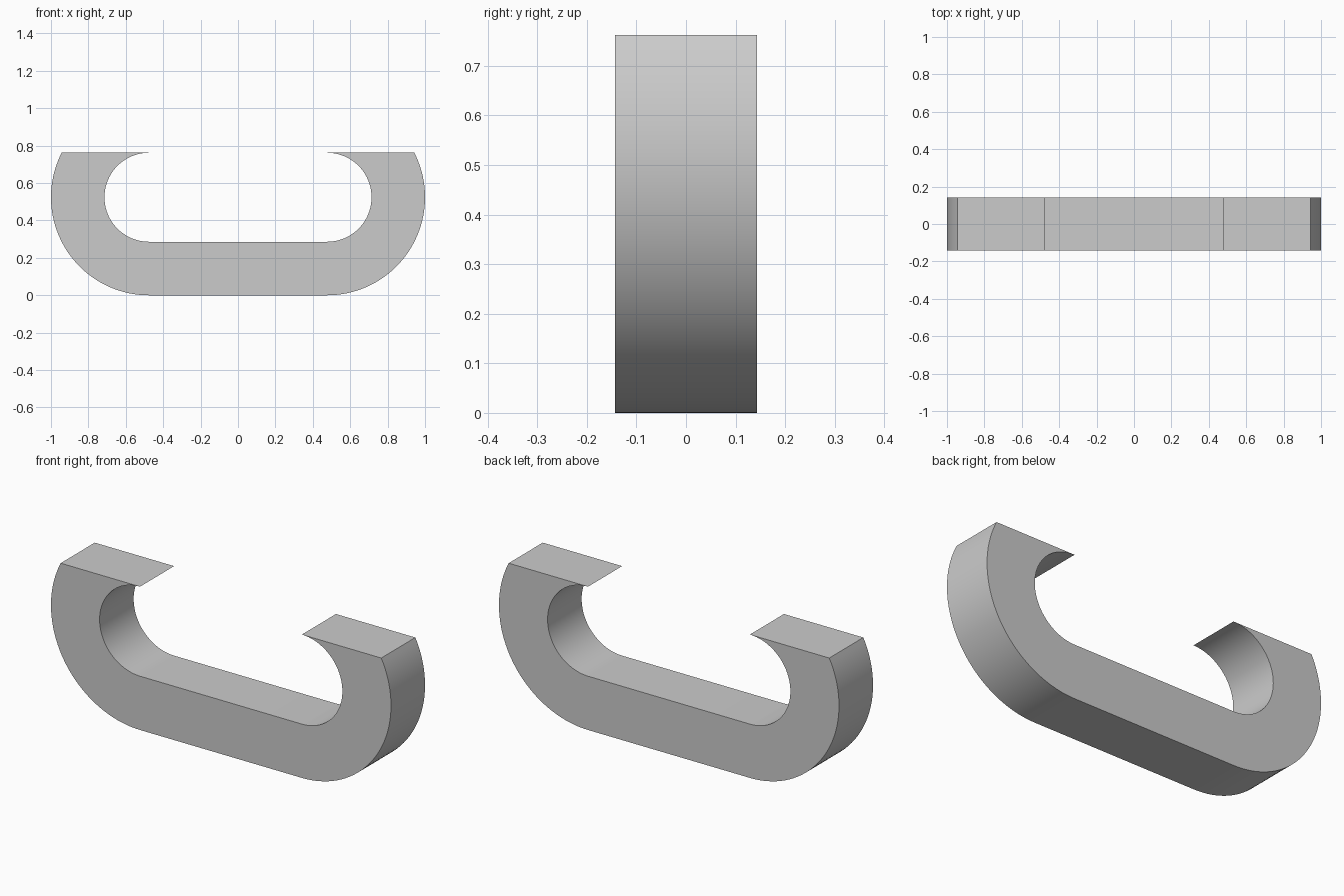
import bpy, bmesh, math

cube = bpy.data.objects.get("Cube")
if cube:
    bpy.data.objects.remove(cube, do_unlink=True)

CX, CZ = 0.476, 0.524        # centre of the end bends
OUTER, INNER = 0.524, 0.238  # bend radii
DEPTH = 0.286
SEGMENTS = 40

grey = bpy.data.materials.new("plain grey")
grey.use_nodes = True
colour = (0.6, 0.6, 0.6, 1)
grey.diffuse_color = colour
grey.node_tree.nodes["Principled BSDF"].inputs["Base Color"].default_value = colour


def arc(radius, start, end):
    """Points of the right-hand bend, from start to end angle."""
    angles = [start + (end - start) * i / SEGMENTS for i in range(SEGMENTS + 1)]
    return [(CX + radius * math.cos(a), CZ + radius * math.sin(a)) for a in angles]


# Half profile: outer bend up to the flat cut, then inner bend back down
cut = math.asin(INNER / OUTER)
half = arc(OUTER, -math.pi / 2, cut) + arc(INNER, math.pi / 2, -math.pi / 2)
profile = half + [(-x, z) for x, z in reversed(half)]

# Extrude the profile through the depth
bm = bmesh.new()
face = bm.faces.new([bm.verts.new((x, -DEPTH / 2, z)) for x, z in profile])
extruded = bmesh.ops.extrude_face_region(bm, geom=[face], use_keep_orig=True)
back = [v for v in extruded["geom"] if isinstance(v, bmesh.types.BMVert)]
bmesh.ops.translate(bm, verts=back, vec=(0, DEPTH, 0))
bmesh.ops.recalc_face_normals(bm, faces=bm.faces)

mesh = bpy.data.meshes.new("c_profile_rail")
bm.to_mesh(mesh)
bm.free()
mesh.materials.append(grey)
rail = bpy.data.objects.new("c_profile_rail", mesh)
bpy.context.collection.objects.link(rail)

# Smooth bends with sharp profile edges
bpy.ops.object.select_all(action='DESELECT')
rail.select_set(True)
bpy.context.view_layer.objects.active = rail
bpy.ops.object.shade_smooth_by_angle(angle=math.radians(30))
